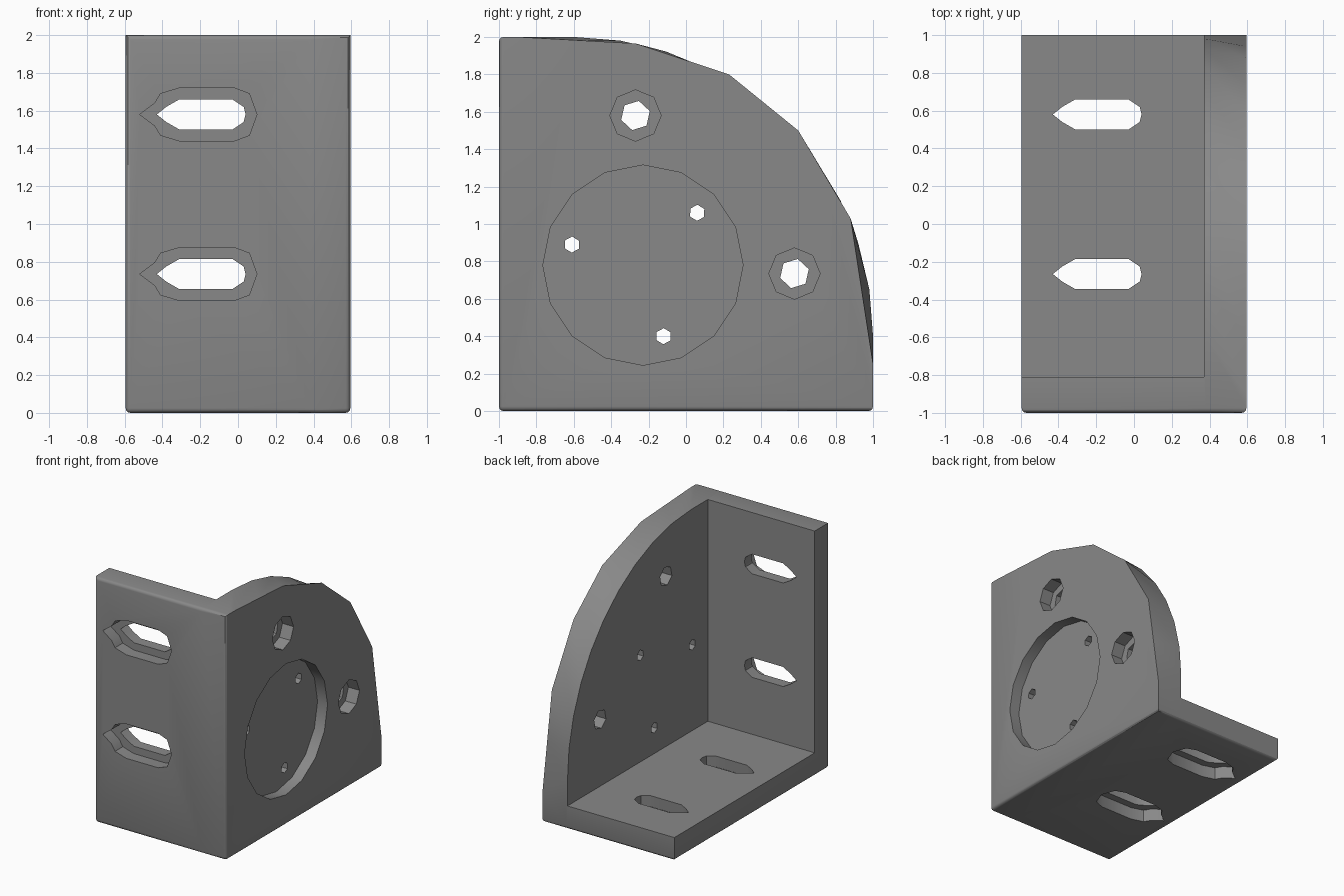
import bpy, bmesh
from math import sin, cos, pi, radians

if "Cube" in bpy.data.objects:
    bpy.data.objects.remove(bpy.data.objects["Cube"])

W = 0.595  # half width in x


def new_object(name, bm):
    bmesh.ops.recalc_face_normals(bm, faces=bm.faces)
    mesh = bpy.data.meshes.new(name)
    bm.to_mesh(mesh)
    bm.free()
    obj = bpy.data.objects.new(name, mesh)
    bpy.context.collection.objects.link(obj)
    return obj


def loft(rings):
    """Closed solid through matching rings of points."""
    bm = bmesh.new()
    vs = [[bm.verts.new(p) for p in ring] for ring in rings]
    n = len(vs[0])
    for a, b in zip(vs, vs[1:]):
        for i in range(n):
            j = (i + 1) % n
            bm.faces.new((a[i], a[j], b[j], b[i]))
    bm.faces.new(vs[0])
    bm.faces.new(vs[-1])
    bm.normal_update()
    bmesh.ops.recalc_face_normals(bm, faces=bm.faces)
    bm.normal_update()
    return bm


def place(axis, u, v, d):
    return {'x': (d, u, v), 'y': (u, d, v), 'z': (u, v, d)}[axis]


def cut(body, axis, pts, d0, d1):
    """Subtract a prism running along the axis from d0 to d1."""
    tool = new_object("cutter", loft([[place(axis, u, v, d) for u, v in pts] for d in (d0, d1)]))
    tool.hide_render = True
    mod = body.modifiers.new("cut", 'BOOLEAN')
    mod.operation = 'DIFFERENCE'
    mod.solver = 'EXACT'
    mod.object = tool
    bpy.context.view_layer.objects.active = body
    bpy.ops.object.modifier_apply(modifier=mod.name)
    bpy.data.objects.remove(tool)


def polygon(cu, cv, r, n, turn=0.0):
    return [(cu + r * cos(turn + 2 * pi * i / n), cv + r * sin(turn + 2 * pi * i / n)) for i in range(n)]


def slot(c, half):
    return [(u, c + v) for u, v in half] + [(u, c - v) for u, v in reversed(half) if v > 0]


# Outer block: quarter-round side profile, with a coarser arc on the outer face
arc = [(-0.6 + 1.6 * cos(i * pi / 20), 0.4 + 1.6 * sin(i * pi / 20)) for i in range(11)]
corners = [(1, 0.25), (0.88, 1.03), (0.6, 1.5), (0.23, 1.8), (-0.27, 1.965), (-0.9, 2)]
coarse = [corners[0]]
for a, b in zip(corners, corners[1:]):
    coarse += [((a[0] + b[0]) / 2, (a[1] + b[1]) / 2), b]


def ring(x, curve):
    return [(x, y, z) for y, z in [(-1, 0), (1, 0)] + curve + [(-1, 2)]]


bm = loft([ring(-W, arc), ring(0.38, arc), ring(W, coarse)])

# Rounded outer edges
edges = []
for e in bm.edges:
    on = lambda k, val: all(abs(v.co[k] - val) < 1e-5 for v in e.verts)
    if e.calc_face_angle(0) > 1.0 and (on(1, -1) or on(2, 0)):
        edges.append(e)
bmesh.ops.bevel(bm, geom=edges, offset=0.025, segments=3, profile=0.5, affect='EDGES')
body = new_object("corner_bracket", bm)
bpy.context.view_layer.objects.active = body
body.select_set(True)

# Dark grey colour
grey = bpy.data.materials.new("dark_grey")
grey.diffuse_color = (0.25, 0.25, 0.25, 1)
grey.use_nodes = True
grey.node_tree.nodes["Principled BSDF"].inputs["Base Color"].default_value = grey.diffuse_color
body.data.materials.append(grey)

# Hollow inside, leaving three plates
cut(body, 'x', [(-0.81, 0.19), (1.5, 0.19), (1.5, 2.5), (-0.81, 2.5)], -1, 0.37)

# Stepped slots in the front and bottom plates
inner = [(-0.43, 0), (-0.38, 0.04), (-0.31, 0.08), (-0.03, 0.08), (0.03, 0.04), (0.04, 0)]
outer = [(-0.52, 0), (-0.44, 0.06), (-0.41, 0.11), (-0.31, 0.14), (-0.02, 0.14), (0.06, 0.11), (0.1, 0)]
for axis, base, centres in (('y', -1, (1.58, 0.735)), ('z', 0, (0.58, -0.265))):
    for c in centres:
        cut(body, axis, slot(c, outer), base - 0.1, base + 0.1)
        cut(body, axis, slot(c, inner), base - 0.1, base + 0.3)

# Round recess and its three screw holes
cut(body, 'x', polygon(-0.23, 0.78, 0.535, 16), W - 0.09, 1)
for y, z in ((0.06, 1.06), (-0.61, 0.89), (-0.12, 0.4)):
    cut(body, 'x', polygon(y, z, 0.043, 6, 0.5), 0.2, 1)

# Stepped bolt holes in the side plate
for y, z in ((-0.27, 1.58), (0.58, 0.735)):
    cut(body, 'x', polygon(y, z, 0.137, 8), W - 0.1, 1)
    cut(body, 'x', polygon(y, z, 0.08, 6, 0.3), 0.2, 1)

bpy.ops.object.shade_smooth_by_angle(angle=radians(30))
